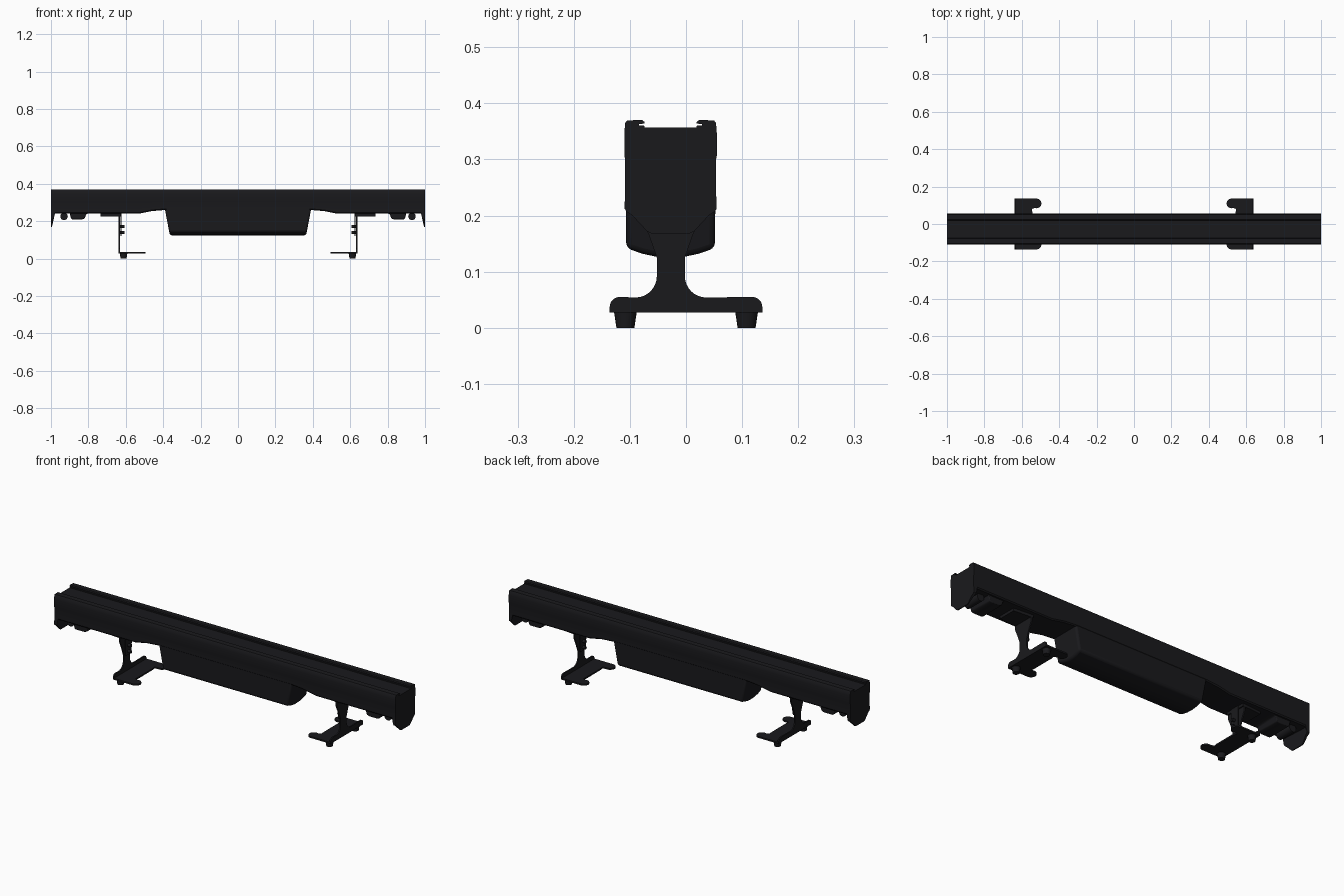
import bpy, bmesh, math

if "Cube" in bpy.data.objects:
    bpy.data.objects.remove(bpy.data.objects["Cube"])

CY = -0.0275  # centre line of the beam in y
black = bpy.data.materials.new("black_plastic")
black.diffuse_color = (0.01, 0.01, 0.012, 1)
black.use_nodes = True
black.node_tree.nodes["Principled BSDF"].inputs["Base Color"].default_value = black.diffuse_color


def loft(name, sections, bevel=0):
    """Skin closed sections of equal point count and cap both ends."""
    bm = bmesh.new()
    rings = [[bm.verts.new(p) for p in s] for s in sections]
    n = len(rings[0])
    for a, b in zip(rings, rings[1:]):
        for i in range(n):
            j = (i + 1) % n
            bm.faces.new((a[i], a[j], b[j], b[i]))
    bm.faces.new(rings[0])
    bm.faces.new(rings[-1])
    bmesh.ops.recalc_face_normals(bm, faces=bm.faces)
    me = bpy.data.meshes.new(name)
    bm.to_mesh(me)
    bm.free()
    me.materials.append(black)
    ob = bpy.data.objects.new(name, me)
    bpy.context.collection.objects.link(ob)
    bpy.ops.object.select_all(action='DESELECT')
    ob.select_set(True)
    bpy.context.view_layer.objects.active = ob
    bpy.ops.object.shade_smooth_by_angle(angle=math.radians(35))
    if bevel:
        m = ob.modifiers.new("bevel", 'BEVEL')
        m.width, m.segments, m.limit_method = bevel, 3, 'ANGLE'
        m.angle_limit = math.radians(40)
    return ob


def mirrored(half):
    """Half profile (half width, z) to a full closed outline about the beam."""
    return [(CY + w, z) for w, z in half] + [(CY - w, z) for w, z in reversed(half)]


def arc(cx, cy, r, a0, a1, n=7):
    return [(cx + r * math.cos(math.radians(a0 + (a1 - a0) * i / (n - 1))),
             cy + r * math.sin(math.radians(a0 + (a1 - a0) * i / (n - 1)))) for i in range(n)]


def along_x(pts, x):
    return [(x, y, z) for y, z in pts]


def disc(name, axis, c, r0, r1, lo, hi, n=20):
    secs = []
    for r, h in ((r0, lo), (r1, hi)):
        pts = arc(c[0], c[1], r, 0, 360 * (n - 1) / n, n)
        if axis == 'x':
            secs.append([(h, u, v) for u, v in pts])
        elif axis == 'y':
            secs.append([(u, h, v) for u, v in pts])
        else:
            secs.append([(u, v, h) for u, v in pts])
    return loft(name, secs)


# Top rail shared by the beam and the end caps: rounded flanges with inner slots
rail = [(0.081, 0.25), (0.081, 0.30), (0.0825, 0.307), (0.0825, 0.345), (0.081, 0.365),
        (0.0775, 0.3695), (0.051, 0.3705), (0.0465, 0.367), (0.0465, 0.364),
        (0.056, 0.363), (0.056, 0.361), (0.0465, 0.36), (0.0465, 0.357)]

# Main beam, its underside rising toward the central pod
sections = []
for x, b in ((-0.99, 0.24), (-0.53, 0.24), (-0.46, 0.254), (-0.39, 0.26),
             (0.39, 0.26), (0.46, 0.254), (0.53, 0.24), (0.99, 0.24)):
    half = [(0.076, b), (0.081, b + 0.006)] + [(w, max(z, b + 0.008)) for w, z in rail]
    sections.append(along_x(mirrored(half), x))
loft("main_beam", sections)

# Central pod with slanted ends and a curved belly
pod = mirrored([(0.0, 0.1245), (0.022, 0.126), (0.05, 0.132), (0.079, 0.142),
                (0.0797, 0.21), (0.0797, 0.30)])
pod = pod[1:]
loft("central_pod", [[(s * (0.39 - 0.19 * (0.26 - z)), y, z) for y, z in pod]
                     for s in (-1, 1)], bevel=0.01)

# Outlines for the stand
neck_r = [(0.136, 0.027)] + arc(0.118, 0.037, 0.018, 0, 90) + arc(0.036, 0.092, 0.038, 270, 180, 9) \
    + [(-0.002, 0.125), (0.012, 0.165), (0.03, 0.205), (0.03, 0.235)]
neck_l = [(-0.136, 0.027)] + [(-y, z) for y, z in arc(0.118, 0.037, 0.018, 0, 90)] \
    + [(-0.054 - y, z) for y, z in arc(0.036, 0.092, 0.038, 270, 180, 9)] \
    + [(-0.052, 0.125), (-0.066, 0.165), (-0.084, 0.205), (-0.084, 0.235)]
upright = neck_r + neck_l[::-1]
foot_half = [(0.543, 0.062), (0.546, 0.08)] + arc(0.521, 0.110, 0.026, -70, -270, 11) \
    + [(0.638, 0.136)]
foot = foot_half + [(x, -y) for x, y in reversed(foot_half)]

for s, side in ((-1, "left"), (1, "right")):
    # End cap: wide on top, tapering to a blunt tongue below
    half = [(0.034, 0.168), (0.042, 0.172), (0.068, 0.2), (0.078, 0.207), (0.082, 0.212)] + rail
    loft(side + "_end_cap", [
        [(s * (0.995 - max(0, min(1, (z - 0.168) / 0.08)) * 0.018), y, z) for y, z in mirrored(half)],
        along_x(mirrored(half), s)])

    # Socket block and round knob under each end
    block = [(0.79, 0.245), (0.812, 0.237), (0.82, 0.214), (0.835, 0.209),
             (0.885, 0.209), (0.893, 0.214), (0.9, 0.245)]
    loft(side + "_socket_block", [[(s * x, y, z) for x, z in block]
                                  for y in (-0.095, 0.04)], bevel=0.004)
    disc(side + "_knob", 'y', (s * 0.93, 0.226), 0.02, 0.02, -0.075, 0.02)

    # Stand: upright plate, top flange, foot plate
    loft(side + "_stand_upright", [along_x(upright, s * 0.638), along_x(upright, s * 0.631)])
    flange = [(0.625, -0.084), (0.735, -0.075), (0.735, 0.021), (0.625, 0.03)]
    loft(side + "_stand_flange", [[(s * x, y, z) for x, y in flange] for z in (0.226, 0.241)])
    loft(side + "_stand_foot", [[(s * x, y, z) for x, y in foot] for z in (0.027, 0.035)])

    # Inner clamp plate and its screws
    clamp = mirrored([(0.02, 0.122), (0.024, 0.13), (0.024, 0.24)])
    loft(side + "_clamp_plate", [along_x(clamp, s * 0.622), along_x(clamp, s * 0.627)])
    for i, z in enumerate((0.14, 0.172)):
        disc(f"{side}_screw_{i}", 'x', (CY, z), 0.008, 0.008, s * 0.606, s * 0.636, 12)

    # Tapered rubber feet
    for y, end in ((-0.108, "front"), (0.108, "back")):
        disc(f"{side}_{end}_rubber_foot", 'z', (s * 0.612, y), 0.016, 0.0205, 0, 0.03)
